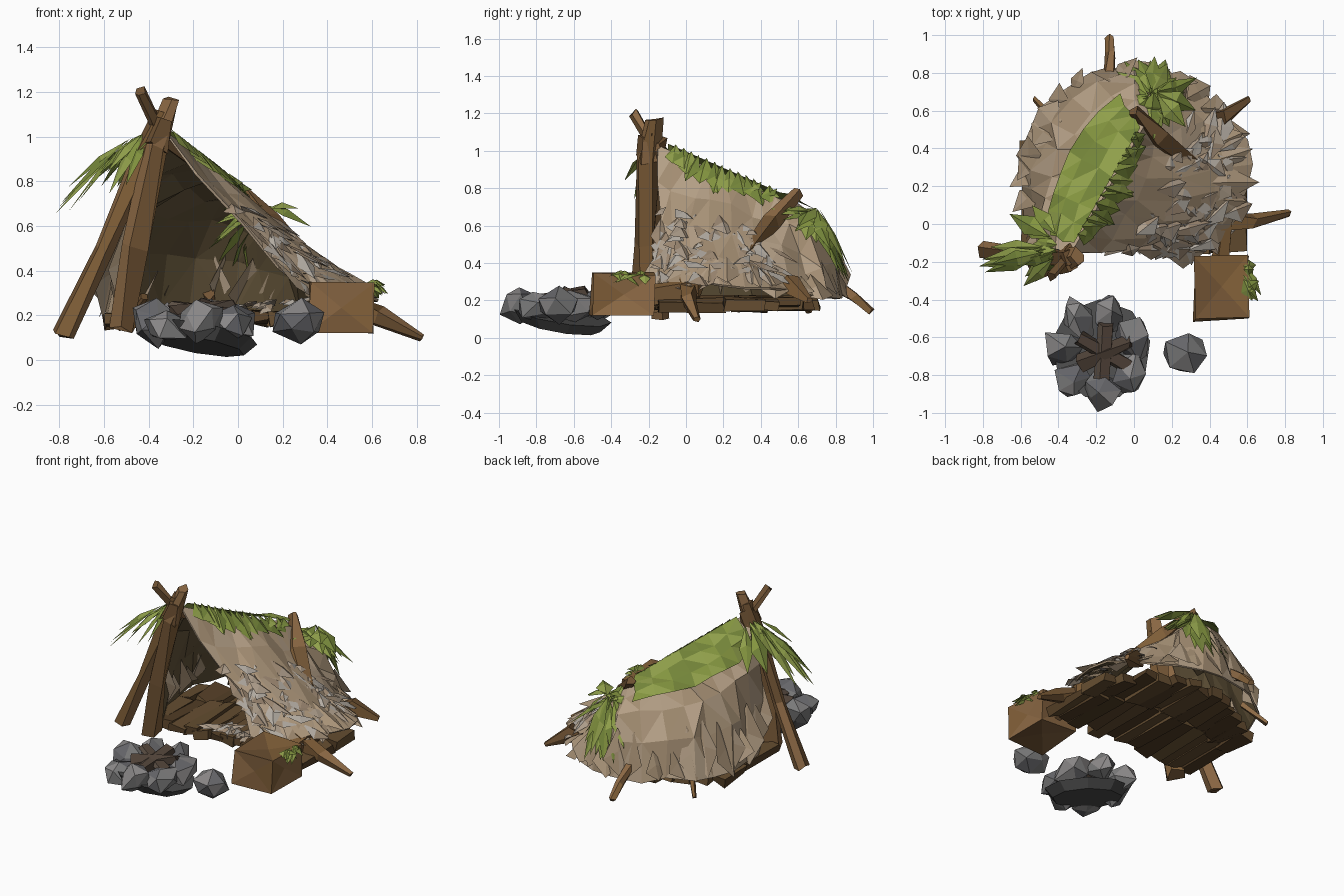
import bpy, bmesh, random
from math import sin, cos, pi
from mathutils import Vector as V, Matrix

if "Cube" in bpy.data.objects:
    bpy.data.objects.remove(bpy.data.objects["Cube"])

random.seed(11)
R = random.uniform


def jit(a):
    return V((R(-a, a), R(-a, a), R(-a, a)))


def material(col):
    name = "mat_%02d%02d%02d" % tuple(int(c * 99) for c in col)
    m = bpy.data.materials.get(name) or bpy.data.materials.new(name)
    m.diffuse_color = (*col, 1)
    m.use_nodes = True
    m.node_tree.nodes["Principled BSDF"].inputs["Base Color"].default_value = m.diffuse_color
    return m


def finish(bm, name, cols, inner=None):
    """Turn a bmesh into a flat shaded object with random tones per face."""
    for f in bm.faces:
        f.material_index = random.randrange(len(cols))
    me = bpy.data.meshes.new(name)
    bm.to_mesh(me)
    bm.free()
    ob = bpy.data.objects.new(name, me)
    bpy.context.collection.objects.link(ob)
    for c in cols + ([inner] if inner else []):
        me.materials.append(material(c))
    if inner:
        s = ob.modifiers.new("thickness", 'SOLIDIFY')
        s.thickness, s.offset = 0.012, -1
        s.material_offset = len(cols)
    return ob


WOOD = [(.22, .115, .04), (.27, .145, .06), (.17, .09, .035)]
DARKWOOD = [(.09, .05, .02), (.13, .075, .03)]
CLOTH = [(.42, .31, .20), (.37, .27, .17), (.46, .35, .24)]
RAG = [(.41, .33, .25), (.34, .25, .17), (.46, .42, .37)]
GREEN = [(.23, .30, .05), (.28, .35, .07), (.17, .23, .04)]
STONE = [(.20, .20, .20), (.26, .25, .25), (.13, .13, .14)]


def lerp_path(pts, t):
    x = min(max(t, 0), 1) * (len(pts) - 1)
    i = min(int(x), len(pts) - 2)
    return V(pts[i]).lerp(V(pts[i + 1]), x - i)


def pole(bm, pts, radii, n=5):
    """Rough tapered log along a path."""
    pts = [V(p) for p in pts]
    q = (pts[-1] - pts[0]).to_track_quat('Z', 'Y')
    rings = []
    for p, r in zip(pts, radii):
        rings.append([bm.verts.new(p + q @ V((r * cos(2 * pi * k / n), r * sin(2 * pi * k / n), 0)) + jit(r * .35))
                      for k in range(n)])
    for a, b in zip(rings, rings[1:]):
        for k in range(n):
            bm.faces.new((a[k], a[(k + 1) % n], b[(k + 1) % n], b[k]))
    bm.faces.new(rings[0][::-1])
    bm.faces.new(rings[-1])


def leaf(bm, base, tip, w, arch=.05):
    """Folded pointed blade."""
    base, tip = V(base), V(tip)
    side = (tip - base).cross(V((0, 0, 1)))
    side = side.normalized() * w if side.length > 1e-4 else V((w, 0, 0))
    mid = base.lerp(tip, .5) + V((0, 0, arch))
    a, m, t = bm.verts.new(base), bm.verts.new(mid), bm.verts.new(tip)
    l, r = bm.verts.new(mid + side - V((0, 0, w * .5))), bm.verts.new(mid - side - V((0, 0, w * .5)))
    for f in ((a, m, l), (l, m, t), (a, r, m), (m, r, t)):
        bm.faces.new(f)


def rock(bm, c, size, j=.25):
    g = bmesh.ops.create_icosphere(bm, subdivisions=1, radius=1)
    for v in g['verts']:
        v.co += jit(j)
        v.co = V(c) + V((v.co.x * size[0], v.co.y * size[1], v.co.z * size[2]))


# tent surface: ridge line lofted to the ground rim
APEX, END = V((-.33, -.15, 1.03)), V((.06, .53, .73))
RIM = [(-.5, -.12, .22), (-.6, .15, .23), (-.61, .38, .23), (-.5, .6, .23), (-.3, .8, .23), (0, .86, .23),
       (.25, .8, .23), (.45, .68, .23), (.61, .42, .25), (.62, .2, .28), (.52, 0, .29), (.36, -.15, .26)]


def tent(u, v, lift=0):
    top = APEX.lerp(END, min(1, u / .42, (1 - u) / .42))
    rim = lerp_path(RIM, u)
    out = (rim - top)
    out.z = 0
    out.normalize()
    b = .12 if u < .45 else (.05 if u < .6 else -.025)
    return top.lerp(rim, v) + (out * .5 + V((0, 0, 1))) * b * sin(pi * v) + V((0, 0, lift)) + out * lift * .5


def sheet(bm, u0, u1, v0, v1, nu, nv, j, lift=0):
    g = [[bm.verts.new(tent(u0 + (u1 - u0) * i / nu, v0 + (v1 - v0) * k / nv, lift) + (jit(j) if k else V()))
          for k in range(nv + 1)] for i in range(nu + 1)]
    for i in range(nu):
        for k in range(nv):
            bm.faces.new((g[i][k], g[i + 1][k], g[i + 1][k + 1], g[i][k + 1]))
    bmesh.ops.remove_doubles(bm, verts=bm.verts, dist=.0005)
    bmesh.ops.triangulate(bm, faces=bm.faces)


bm = bmesh.new()
sheet(bm, 0, 1, 0, 1, 18, 4, .025)
finish(bm, "tent_canvas", CLOTH, (.12, .085, .04))

# torn flaps along the hem, rags on the right side and over the front of the floor
bm = bmesh.new()
for i in range(26):
    u = i / 25
    e = tent(u + R(-.03, .03), R(1, 1.06)) + V((0, 0, R(-.02, .05)))
    leaf(bm, tent(u, R(.6, .8), 0), e, R(.07, .11), .005)
finish(bm, "canvas_hem", CLOTH)
bm = bmesh.new()
for i in range(65):
    u, v = R(.68, 1), R(.35, .9)
    leaf(bm, tent(u, v, .01), tent(u + R(-.08, .08), min(1.06, v + R(.05, .25)), R(0, .03)), R(.03, .075), .012)
for i in range(24):
    x = R(-.1, .4)
    leaf(bm, (x, R(-.12, .05), R(.22, .24) + max(0, x) * .15), (x + R(-.16, .1), R(-.19, -.08), R(.2, .28)), R(.03, .06), .015)
finish(bm, "torn_rags", RAG)

# leaf cover over the ridge, both sides
bm = bmesh.new()
sheet(bm, .03, .40, 0, .38, 7, 3, .015, .03)
for i in range(14):
    u = .62 + .33 * i / 13
    leaf(bm, tent(u, 0, .03) + V((-.03, .015, .01)), tent(u + R(-.04, .04), R(.06, .22), .015), R(.045, .07), .01)
finish(bm, "ridge_leaf_cover", GREEN)

# leaf bunches at the front apex and the rear end
bm = bmesh.new()
for i in range(20):
    d = R(.12, .46)
    y = random.choice((R(-.34, -.18), R(-.2, .12))) if d < .32 else R(-.26, -.08)
    b = V((-.36 - d * .3, -.12 + (y + .12) * .3, 1.04 - d * .12))
    leaf(bm, b, (-.36 - d, y, 1.0 - d * .45 - R(.02, .16)), R(.035, .06), .03)
finish(bm, "front_leaf_bunch", GREEN)
bm = bmesh.new()
for i in range(30):
    a = 2 * pi * i / 30
    r = R(.16, .26)
    c = V((.1, .69, .67)) + jit(.025)
    t = c + V((r * cos(a) * .95, r * sin(a), 0))
    t.z = .76 - max(0, t.y - .5) * .95 - R(.02, .12)
    leaf(bm, c, t, R(.035, .06), .03)
finish(bm, "rear_leaf_bunch", GREEN)

# pole frame
for name, pts, rad in [
    ("front_pole_outer", [(-.79, -.13, .11), (-.60, -.16, .5), (-.42, -.18, .92), (-.33, -.18, 1.1)], (.045, .045, .04, .04)),
    ("front_pole_inner", [(-.51, -.21, .15), (-.46, -.22, .5), (-.37, -.2, .95), (-.29, -.17, 1.17)], (.08, .06, .055, .04)),
    ("ridge_pole", [END - V((0, 0, .04)), APEX - V((0, 0, .04)), (-.44, -.28, 1.2)], (.025, .03, .028)),
    ("side_prop", [(.28, .32, .46), (.13, .46, .62), (.0, .6, .78)], (.05, .045, .03)),
    ("right_stake", [(.45, .02, .27), (.62, .02, .2), (.82, .06, .1)], (.06, .05, .02)),
    ("rear_stake", [(-.13, .78, .3), (-.13, .9, .22), (-.13, .99, .14)], (.035, .03, .02)),
    ("left_rear_stake", [(-.42, .55, .28), (-.53, .66, .14)], (.025, .015)),
    ("right_rear_stake", [(.45, .55, .3), (.61, .66, .2)], (.06, .02)),
    ("front_log", [(.46, -.2, .22), (.5, .08, .27)], (.06, .05)),
    ("lashing", [(-.37, -.19, .95), (-.34, -.18, 1.06)], (.07, .065)),
]:
    bm = bmesh.new()
    pole(bm, pts, rad)
    finish(bm, name, WOOD)

# rough plank floor
bm = bmesh.new()
n = 13
for i in range(n):
    x = -.54 + 1.08 * i / (n - 1)
    y1 = .72 - .34 * abs(x / .6) ** 2.5
    for y0, ye in ((-.14 + R(-.04, .03), y1 * .45), (y1 * .45, y1 - R(0, .07))):
        m = Matrix.Translation((x, (y0 + ye) / 2, .185 + R(-.01, .01))) @ Matrix.Rotation(R(-.2, .2), 4, 'Y')
        g = bmesh.ops.create_cube(bm, size=1, matrix=m @ Matrix.Diagonal((.1, ye - y0, .05, 1)))
        for v in g['verts']:
            v.co += jit(.015)
finish(bm, "plank_floor", DARKWOOD)

# wooden crate with dented sides and leaves on its edge
bm = bmesh.new()
g = bmesh.ops.create_cube(bm, size=1, matrix=Matrix.Translation((.465, -.34, .235)) @ Matrix.Diagonal((.28, .33, .225, 1)))
for v in g['verts']:
    v.co += jit(.015)
bmesh.ops.poke(bm, faces=bm.faces[:], offset=-.02)
finish(bm, "crate", WOOD)
bm = bmesh.new()
for i in range(9):
    leaf(bm, (.58, R(-.38, -.2), .345), (R(.62, .7), R(-.43, -.2), R(.27, .34)), R(.025, .04), .02)
finish(bm, "crate_leaves", GREEN)

# fire pit: tilted base, ring of stones, logs in the middle
bm = bmesh.new()
bmesh.ops.create_cone(bm, cap_ends=True, segments=9, radius1=.22, radius2=.27, depth=.06,
                      matrix=Matrix.Translation((-.18, -.67, .095)) @ Matrix.Rotation(.18, 4, 'Y') @ Matrix.Rotation(-.16, 4, 'X'))
finish(bm, "fire_pit_base", [(.06, .06, .06), (.08, .08, .08)])
bm = bmesh.new()
for k in range(7):
    a = 2 * pi * k / 7 + .35
    rock(bm, (-.19 + .19 * cos(a), -.68 + .21 * sin(a), .165 + R(-.015, .015)), (R(.095, .12), R(.095, .12), R(.085, .1)))
finish(bm, "fire_pit_stones", STONE)
bm = bmesh.new()
for a in (.4, 1.5, 2.6):
    d = V((cos(a) * .15, sin(a) * .15, 0))
    c = V((-.16, -.68, .19))
    pole(bm, [c - d, c + d + V((0, 0, .05))], (.05, .035))
finish(bm, "fire_logs", [(.08, .055, .04), (.11, .08, .06)])

# lone stone beside the fire
bm = bmesh.new()
rock(bm, (.27, -.69, .175), (.12, .12, .095), .15)
finish(bm, "lone_stone", STONE)
